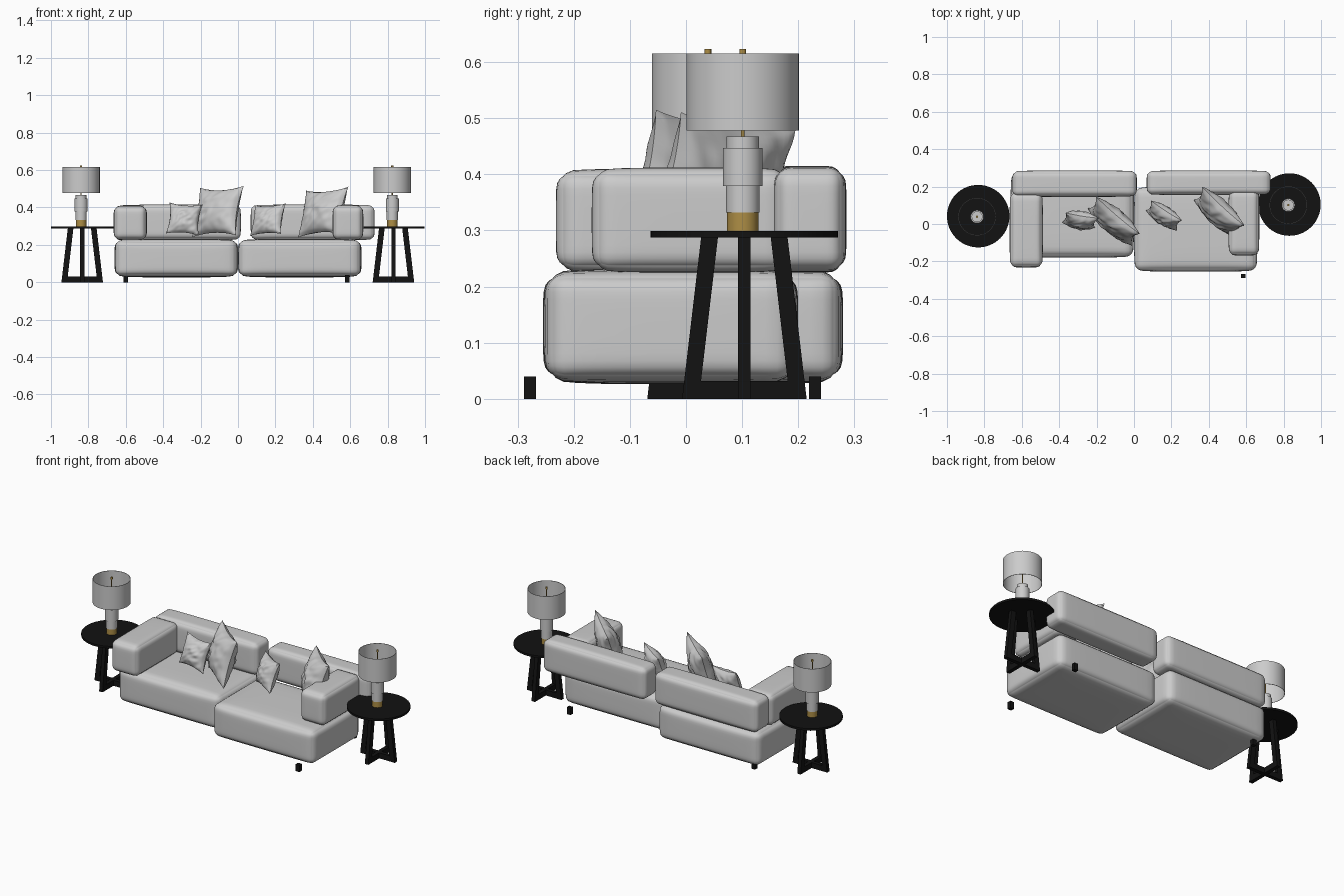
import bpy, bmesh
from math import sin, pi, radians
from mathutils import Vector, Matrix, noise

cube = bpy.data.objects.get("Cube")
if cube:
    bpy.data.objects.remove(cube, do_unlink=True)


def material(name, color):
    m = bpy.data.materials.new(name)
    m.use_nodes = True
    m.diffuse_color = (*color, 1)
    bsdf = next(n for n in m.node_tree.nodes if n.type == 'BSDF_PRINCIPLED')
    bsdf.inputs["Base Color"].default_value = (*color, 1)
    return m


FABRIC = material("light grey fabric", (0.6, 0.6, 0.6))
BLACK = material("black wood", (0.006, 0.006, 0.006))
BRASS = material("brass", (0.42, 0.27, 0.06))


def finish(name, bm, mat, smooth=True):
    bmesh.ops.recalc_face_normals(bm, faces=bm.faces)
    mesh = bpy.data.meshes.new(name)
    bm.to_mesh(mesh)
    bm.free()
    mesh.materials.append(mat)
    ob = bpy.data.objects.new(name, mesh)
    bpy.context.scene.collection.objects.link(ob)
    if smooth:
        bpy.ops.object.select_all(action='DESELECT')
        ob.select_set(True)
        bpy.context.view_layer.objects.active = ob
        bpy.ops.object.shade_smooth_by_angle(angle=radians(35))
    return ob


def soft_box(name, xs, ys, zs, radius=0.03, bulge=0.05):
    """Upholstered block with rounded edges and gently swollen faces."""
    half = Vector([(b - a) / 2 for a, b in (xs, ys, zs)])
    mid = Vector([(a + b) / 2 for a, b in (xs, ys, zs)])
    bm = bmesh.new()
    bmesh.ops.create_cube(bm, size=2)
    bmesh.ops.subdivide_edges(bm, edges=bm.edges[:], cuts=17, use_grid_fill=True)
    for v in bm.verts:
        u = Vector([sin(c * pi / 2) for c in v.co])
        p = Vector([u[i] * half[i] for i in range(3)])
        core = Vector([max(-half[i] + radius, min(half[i] - radius, p[i])) for i in range(3)])
        d = p - core
        if d.length > 1e-6:
            p = core + d.normalized() * radius
        least = min(half)
        for i in range(3):
            a, b = u[(i + 1) % 3], u[(i + 2) % 3]
            swell = (1 - a ** 4) * (1 - b ** 4)
            p[i] -= u[i] * least * bulge * (1 - swell)
        v.co = mid + p
    return finish(name, bm, FABRIC)


def lathe(name, profile, center, mat, sides=48):
    """Turned part from closed (radius, height) rings."""
    bm = bmesh.new()
    verts = [bm.verts.new((r, 0, z)) for r, z in profile]
    edges = [bm.edges.new(pair) for pair in zip(verts, verts[1:])]
    bmesh.ops.spin(bm, geom=verts + edges, cent=(0, 0, 0), axis=(0, 0, 1),
                   angle=2 * pi, steps=sides)
    bmesh.ops.remove_doubles(bm, verts=bm.verts, dist=1e-5)
    bmesh.ops.translate(bm, verts=bm.verts, vec=(*center, 0))
    return finish(name, bm, mat)


def block(name, center, size, mat, shift=(0, 0), turn=0, origin=(0, 0)):
    """Box whose top may be shifted sideways, turned about an origin."""
    bm = bmesh.new()
    bmesh.ops.create_cube(bm, size=1)
    for v in bm.verts:
        top = v.co.z > 0
        v.co = Vector([v.co[i] * size[i] + center[i] for i in range(3)])
        if top:
            v.co.x += shift[0]
            v.co.y += shift[1]
    bm.transform(Matrix.Translation((*origin, 0)) @ Matrix.Rotation(turn, 4, 'Z'))
    return finish(name, bm, mat, False)


def pillow(name, center, width, height, thick, turn, lean, roll, seed):
    """Square scatter cushion with pointed corners and soft creases."""
    n = 28
    bm = bmesh.new()
    bmesh.ops.create_grid(bm, x_segments=n, y_segments=n, size=1)
    flat = [v.co.copy() for v in bm.verts]
    back = bmesh.ops.duplicate(bm, geom=bm.verts[:] + bm.edges[:] + bm.faces[:])
    back = {g for g in back["geom"] if isinstance(g, bmesh.types.BMVert)}
    for v in bm.verts:
        u, w = v.co.x, v.co.y
        side = -1 if v in back else 1
        puff = max(0, (1 - u * u) * (1 - w * w)) ** 0.5
        crease = noise.noise(Vector((u * 2 + w * 1.5, (w - u) * 3, seed + side)))
        v.co = (u * width / 2 * (1 - 0.14 * (1 - w * w)),
                side * puff * thick / 2 * (1 + 0.2 * crease),
                w * height / 2 * (1 - 0.14 * (1 - u * u)))
    bmesh.ops.remove_doubles(bm, verts=bm.verts, dist=1e-5)
    bm.transform(Matrix.Translation(center) @ Matrix.Rotation(radians(turn), 4, 'Z')
                 @ Matrix.Rotation(radians(lean), 4, 'X')
                 @ Matrix.Rotation(radians(roll), 4, 'Y'))
    return finish(name, bm, FABRIC)


# Sofa: two offset seat modules with arms and backs
soft_box("right_seat", (-0.66, 0.0), (-0.18, 0.28), (0.026, 0.232), 0.035, 0.07)
soft_box("left_seat", (0.0, 0.66), (-0.255, 0.2), (0.026, 0.232), 0.035, 0.07)
soft_box("right_arm", (-0.665, -0.487), (-0.232, 0.17), (0.225, 0.41))
soft_box("left_arm", (0.505, 0.67), (-0.168, 0.185), (0.225, 0.412))
soft_box("right_back", (-0.65, 0.015), (0.145, 0.286), (0.225, 0.415))
soft_box("left_back", (0.068, 0.73), (0.155, 0.286), (0.225, 0.415))

# Feet
for name, x, y in (("left_front_foot", 0.585, -0.278),
                   ("left_back_foot", 0.585, 0.23),
                   ("right_back_foot", -0.6, 0.23)):
    block(name, (x, y, 0.02), (0.024, 0.022, 0.04), BLACK)

# Scatter cushions
pillow("right_small_pillow", (-0.288, 0.02, 0.338), 0.18, 0.175, 0.09, -8, -18, 4, 1)
pillow("right_large_pillow", (-0.108, 0.015, 0.378), 0.31, 0.275, 0.12, -41, -16, -2, 2)
pillow("left_small_pillow", (0.16, 0.045, 0.335), 0.2, 0.175, 0.09, -34, -20, -3, 3)
pillow("left_large_pillow", (0.455, 0.06, 0.375), 0.31, 0.265, 0.12, -44, -18, -4, 4)

# Side tables with lamps
for side, x, y in (("right", -0.833, 0.042), ("left", 0.831, 0.104)):
    c = (x, y)
    lathe(side + "_table_top", [(0, 0.287), (0.167, 0.287), (0.167, 0.299), (0, 0.299)],
          c, BLACK, 64)
    for i in range(4):
        block(f"{side}_table_leg_{i + 1}", (0.096, 0, 0.144), (0.03, 0.022, 0.288), BLACK,
              (-0.034, 0), i * pi / 2, c)
    for i in range(2):
        block(f"{side}_table_cross_bar_{i + 1}", (0, 0, 0.016), (0.215, 0.022, 0.032),
              BLACK, turn=i * pi / 2, origin=c)

    lamp = (x - 0.006, y - 0.003)
    lathe(side + "_lamp_foot", [(0, 0.299), (0.028, 0.299), (0.028, 0.332), (0, 0.332)],
          lamp, BRASS)
    lathe(side + "_lamp_body",
          [(0, 0.332), (0.03, 0.332), (0.03, 0.379), (0.035, 0.379), (0.035, 0.447),
           (0.029, 0.447), (0.029, 0.467), (0, 0.467)], lamp, FABRIC)
    lathe(side + "_lamp_rod",
          [(0, 0.467), (0.003, 0.467), (0.003, 0.612), (0.006, 0.612), (0.006, 0.623),
           (0, 0.623)], lamp, BRASS, 16)
    lathe(side + "_lamp_shade",
          [(0.1, 0.478), (0.1, 0.615), (0.098, 0.615), (0.098, 0.478), (0.1, 0.478)],
          lamp, FABRIC, 64)
